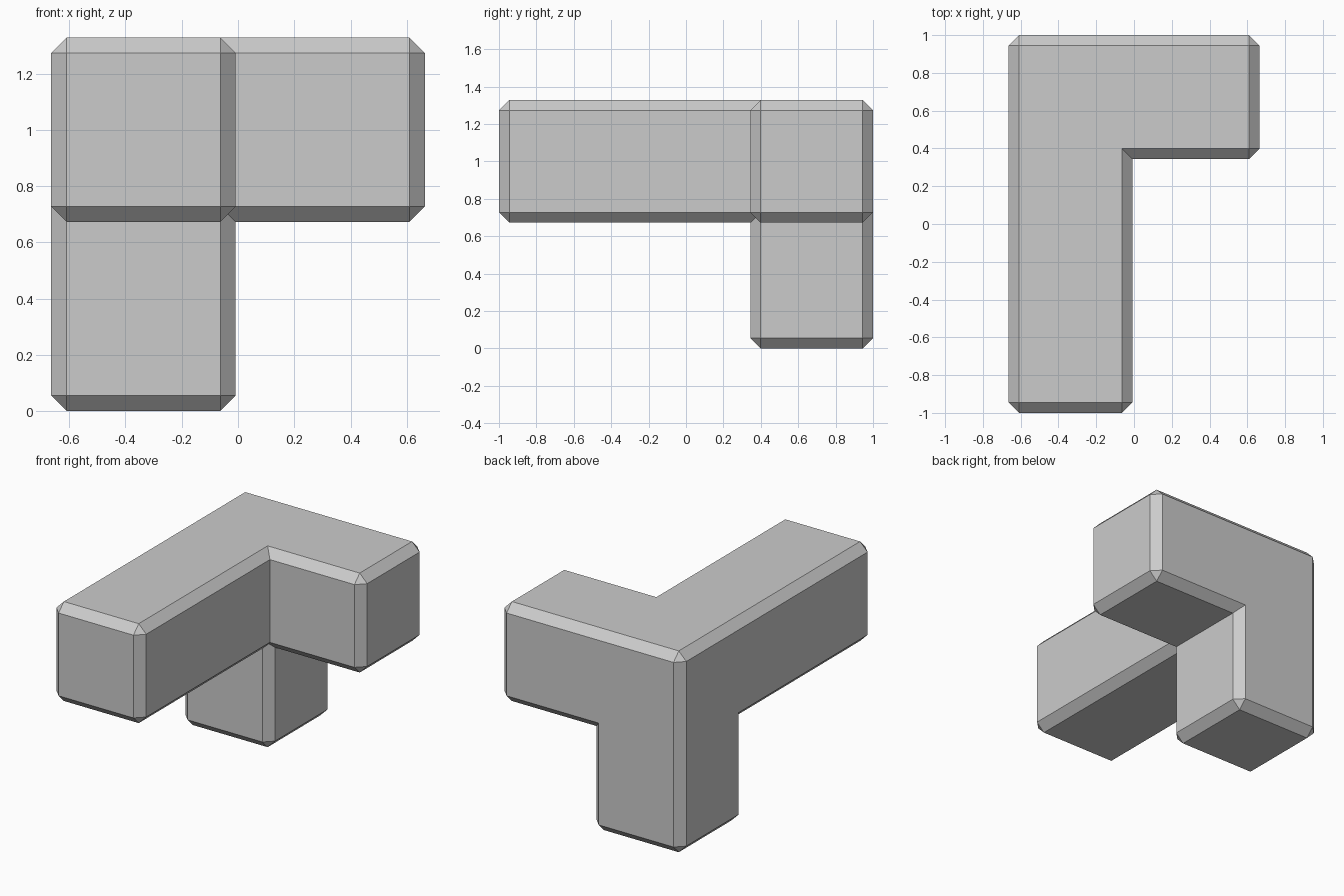
import bpy
import bmesh
from mathutils import Vector

cube = bpy.data.objects.get("Cube")
if cube:
    bpy.data.objects.remove(cube, do_unlink=True)

PITCH = 0.672      # distance between unit blocks
SIZE = 0.656       # width of one block
CHAMFER = 0.055
ORIGIN = Vector((-0.664, 1.0, 0.672))   # outer corner shared by the arms

grey = bpy.data.materials.new("plain_grey")
grey.use_nodes = True
grey.diffuse_color = (0.6, 0.6, 0.6, 1)
grey.node_tree.nodes["Principled BSDF"].inputs["Base Color"].default_value = (0.6, 0.6, 0.6, 1)


def chamfered_bar(name, low, high):
    """Box between two corners with every edge chamfered."""
    low, high = Vector(low), Vector(high)
    bm = bmesh.new()
    bmesh.ops.create_cube(bm, size=1)
    bmesh.ops.scale(bm, vec=high - low, verts=bm.verts)
    bmesh.ops.translate(bm, vec=(low + high) / 2, verts=bm.verts)
    bmesh.ops.bevel(bm, geom=bm.edges[:], offset=CHAMFER, segments=1, affect='EDGES')
    mesh = bpy.data.meshes.new(name)
    bm.to_mesh(mesh)
    bm.free()
    mesh.materials.append(grey)
    obj = bpy.data.objects.new(name, mesh)
    bpy.context.collection.objects.link(obj)
    return obj


# Three bars meeting at the back corner block
x0, y1, z0 = ORIGIN
x1, y0, z1 = x0 + SIZE, y1 - SIZE, z0 + SIZE
piece = chamfered_bar("puzzle_piece", (x0, y1 - 2 * PITCH - SIZE, z0), (x1, y1, z1))
arms = [
    chamfered_bar("side_arm", (x0, y0, z0), (x1 + PITCH, y1, z1)),
    chamfered_bar("lower_leg", (x0, y0, z0 - PITCH), (x1, y1, z1)),
]

# Fuse the bars into one solid
for arm in arms:
    union = piece.modifiers.new("join_" + arm.name, 'BOOLEAN')
    union.operation = 'UNION'
    union.solver = 'EXACT'
    union.object = arm
bpy.context.view_layer.update()
fused = bpy.data.meshes.new_from_object(piece.evaluated_get(bpy.context.evaluated_depsgraph_get()))
piece.modifiers.clear()
piece.data = fused
for arm in arms:
    bpy.data.objects.remove(arm, do_unlink=True)

# Merge the coplanar faces left by the union
bm = bmesh.new()
bm.from_mesh(fused)
bmesh.ops.remove_doubles(bm, verts=bm.verts, dist=0.0005)
bmesh.ops.dissolve_limit(bm, angle_limit=0.01, verts=bm.verts, edges=bm.edges)
bm.to_mesh(fused)
bm.free()
